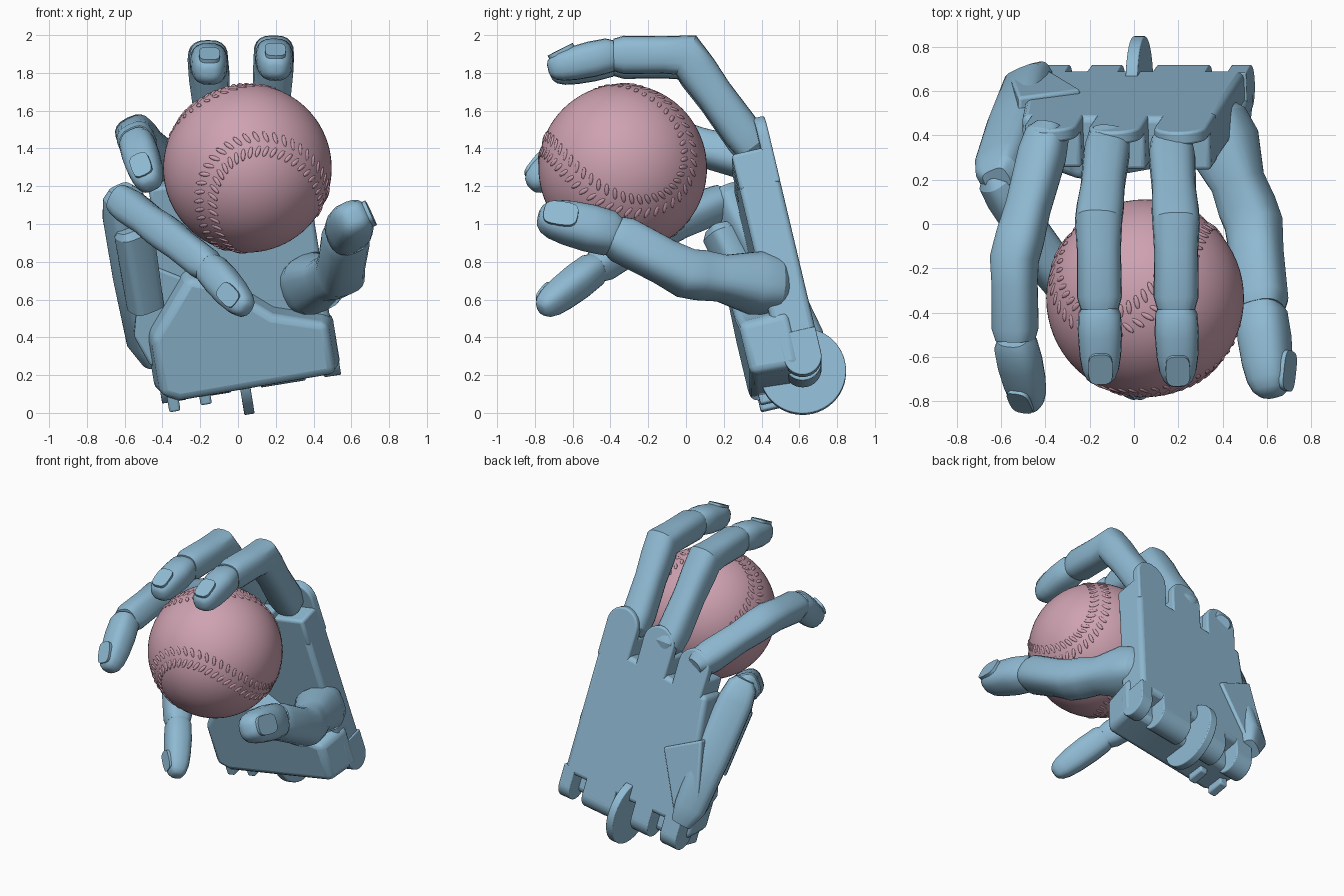
import bpy, bmesh, math
from mathutils import Vector, Matrix

if "Cube" in bpy.data.objects:
    bpy.data.objects.remove(bpy.data.objects["Cube"])


def material(name, rgb):
    m = bpy.data.materials.new(name)
    m.use_nodes = True
    m.diffuse_color = (*rgb, 1)
    m.node_tree.nodes["Principled BSDF"].inputs["Base Color"].default_value = (*rgb, 1)
    return m


BLUE = material("hand blue", (0.275, 0.49, 0.65))
PINK = material("ball pink", (0.62, 0.36, 0.44))

# Palm frame: x across, y out of the back of the hand, z towards the fingers
ACROSS = Vector((0.987, 0, 0.16)).normalized()
BACK = Vector((-0.037, 0.98, 0.227)).normalized()
UP = ACROSS.cross(BACK).normalized()
PALM = Matrix((ACROSS, BACK, UP)).transposed().to_4x4()
PALM.translation = (0.06, 0.74, 0.14)


def finish(name, bm, mat=BLUE, bevel=0, angle=35, matrix=None):
    bmesh.ops.recalc_face_normals(bm, faces=bm.faces)
    me = bpy.data.meshes.new(name)
    bm.to_mesh(me)
    bm.free()
    ob = bpy.data.objects.new(name, me)
    bpy.context.collection.objects.link(ob)
    me.materials.append(mat)
    if matrix:
        ob.matrix_world = matrix
    if bevel:
        mod = ob.modifiers.new("Bevel", "BEVEL")
        mod.width, mod.segments = bevel, 3
    bpy.ops.object.select_all(action="DESELECT")
    ob.select_set(True)
    bpy.context.view_layer.objects.active = ob
    bpy.ops.object.shade_smooth_by_angle(angle=math.radians(angle))
    return ob


def prism(name, outline, y0, y1, bevel=0.02, shrink=1.0):
    """Extrude an outline from y0 to y1 in the palm frame."""
    bm = bmesh.new()
    face = bm.faces.new([bm.verts.new((x, y0, z)) for x, z in outline])
    new = bmesh.ops.extrude_face_region(bm, geom=[face])["geom"]
    mid = face.calc_center_median()
    for v in new:
        if isinstance(v, bmesh.types.BMVert):
            v.co = mid + (v.co - mid) * shrink
            v.co.y = y1
    return finish(name, bm, bevel=bevel, matrix=PALM)


def block(name, x0, x1, z0, z1, y0, y1, bevel):
    return prism(name, [(x0, z0), (x1, z0), (x1, z1), (x0, z1)], y0, y1, bevel)


def disc(name, x0, x1, radius, sides=48):
    """Disc on the wrist axis of the palm."""
    bm = bmesh.new()
    bmesh.ops.create_cone(bm, cap_ends=True, segments=sides, radius1=radius, radius2=radius,
                          depth=x1 - x0, matrix=Matrix.Translation(((x0 + x1) / 2, -0.1, 0.11))
                          @ Matrix.Rotation(math.pi / 2, 4, "Y"))
    return finish(name, bm, bevel=0.006, matrix=PALM)


def loft(name, stations, dorsal, power=2.7, sides=20):
    """Tube through (point, half width, half height) stations."""
    pts = [Vector(s[0]) for s in stations]
    dorsal = Vector(dorsal)
    bm = bmesh.new()
    rings = []
    for i, (_, w, h) in enumerate(stations):
        before = (pts[i] - pts[max(i - 1, 0)]).normalized()
        after = (pts[min(i + 1, len(pts) - 1)] - pts[i]).normalized()
        t = (before + after).normalized()
        side = dorsal.cross(t).normalized()
        up = t.cross(side)
        if 0 < i < len(pts) - 1:
            h /= max(t.dot(before), 0.7)
        ring = []
        for k in range(sides):
            c, s = math.cos(math.tau * k / sides), math.sin(math.tau * k / sides)
            ring.append(bm.verts.new(
                pts[i] + side * w * math.copysign(abs(c) ** (2 / power), c)
                + up * h * math.copysign(abs(s) ** (2 / power), s)))
        rings.append(ring)
    for a, b in zip(rings, rings[1:]):
        for k in range(sides):
            bm.faces.new((a[k], a[k - 1], b[k - 1], b[k]))
    bm.faces.new(rings[0])
    bm.faces.new(rings[-1])
    return finish(name, bm, angle=28)


def finger(name, joints, dorsal, r, tip_r, base_r):
    """Two bent phalanges in one shell, a separate fingertip and a nail."""
    a, b, c, d = [Vector(j) for j in joints]
    ab, bc, cd = (b - a), (c - b), (d - c)
    u, v, e = ab.normalized(), bc.normalized(), cd.normalized()
    loft(name + "_phalanges", [
        (a - u * base_r * 0.8, base_r * 0.55, base_r * 0.55),
        (a - u * base_r * 0.35, base_r * 0.9, base_r * 0.9),
        (a + u * 0.06, base_r, base_r),
        (a + ab * 0.55, r * 0.93, r * 0.93),
        (a + ab * 0.82, r, r),
        (b, r, r * 0.97),
        (b + bc * 0.3, r * 0.93, r * 0.93),
        (c - v * 0.07, r * 0.95, r * 0.95),
        (c - v * 0.015, r * 0.8, r * 0.8)], dorsal)
    tip = [(-0.1, 0.75), (0.02, 0.96), (0.3, 1), (0.6, 0.94), (0.8, 0.83), (0.92, 0.66), (0.98, 0.45), (1, 0.25)]
    loft(name + "_tip", [(c + cd * f, tip_r * s, tip_r * s * 0.95) for f, s in tip], dorsal, 2.6)
    # Nail laid along the sloping top of the tip
    side = Vector(dorsal).cross(e).normalized()
    up = e.cross(side)
    along = (e - up * 0.25).normalized()
    frame = Matrix((side, along, side.cross(along))).transposed().to_4x4()
    frame.translation = c + cd * 0.74 + up * tip_r * 0.78
    bm = bmesh.new()
    bmesh.ops.create_cone(bm, cap_ends=True, segments=20, radius1=1, radius2=1, depth=0.02)
    for p in bm.verts:
        p.co.x = math.copysign(abs(p.co.x) ** 0.6, p.co.x) * tip_r * 0.55
        p.co.y = math.copysign(abs(p.co.y) ** 0.6, p.co.y) * tip_r * 0.75
    finish(name + "_nail", bm, matrix=frame)


# Palm plate with slotted knuckles and rounded covers
prism("palm_plate", [(-0.47, 0.2), (0.48, 0.2), (0.48, 1.14), (-0.4, 1.1),
                     (-0.44, 0.75), (-0.47, 0.45)], 0, -0.22, 0.03)
for label, x, top in (("index", 0.36, 1.43), ("middle", 0.06, 1.42), ("ring", -0.24, 1.38)):
    arc = [(x + 0.12 * math.cos(math.pi * k / 12), top - 0.12 + 0.12 * math.sin(math.pi * k / 12))
           for k in range(13)]
    prism(label + "_knuckle_cover", arc + [(x - 0.12, 1.05), (x + 0.12, 1.05)], 0, -0.06, 0.012)
    block(label + "_knuckle", x - 0.12, x + 0.12, 1.05, top - 0.18, -0.02, -0.22, 0.02)

# Heel pad in front of the wrist
prism("heel_pad", [(-0.5, 0.1), (-0.4, 0.05), (0.5, 0.06), (0.5, 0.36), (0.2, 0.46),
                   (-0.05, 0.68), (-0.24, 0.75), (-0.5, 0.43)], -0.12, -0.39, 0.04, 0.93)

# Wrist hinge lugs, tabs and disc
for i, (x0, x1) in enumerate(((-0.47, -0.34), (-0.24, -0.1), (0.06, 0.3), (0.4, 0.49))):
    disc(f"wrist_lug_{i + 1}", x0, x1, 0.1, 32)
    block(f"wrist_lug_root_{i + 1}", x0, x1, 0.11, 0.25, 0, -0.2, 0.006)
for i, (x, low) in enumerate(((-0.41, 0.01), (-0.24, 0.02))):
    block(f"wrist_tab_{i + 1}", x - 0.03, x + 0.03, low, 0.15, -0.22, -0.35, 0.012)
disc("wrist_disc", -0.05, 0.005, 0.23)

# Little finger's folded palm bone, its inner pad and the flange over the back of the palm
loft("little_palm_bone", [((-0.43, 0.67, 0.27), 0.07, 0.06), ((-0.47, 0.62, 0.38), 0.11, 0.1),
                          ((-0.53, 0.45, 0.72), 0.125, 0.1), ((-0.59, 0.27, 1.05), 0.12, 0.1),
                          ((-0.61, 0.22, 1.15), 0.1, 0.08), ((-0.62, 0.2, 1.19), 0.06, 0.05)],
     (-0.5, 0.8, 0.3), 3.5)
loft("little_palm_pad", [((-0.49, 0.38, 0.56), 0.09, 0.08), ((-0.55, 0.18, 0.95), 0.1, 0.08),
                         ((-0.56, 0.17, 0.98), 0.08, 0.06)], (-0.5, 0.8, 0.3), 3.5)
prism("little_finger_flange", [(-0.42, 0.25), (-0.2, 0.66), (-0.46, 0.82), (-0.56, 0.42), (-0.5, 0.25)],
      0.02, -0.24, 0.015)

# Fingers and thumb
finger("index_finger", [(0.17, 0.33, 1.44), (0.19, 0.0, 1.895), (0.19, -0.4, 1.895), (0.2, -0.73, 1.82)],
       (0, 0.02, 1), 0.107, 0.1, 0.105)
finger("middle_finger", [(-0.12, 0.35, 1.4), (-0.16, 0.01, 1.87), (-0.155, -0.4, 1.87), (-0.15, -0.72, 1.8)],
       (0, 0.02, 1), 0.107, 0.1, 0.105)
finger("ring_finger", [(-0.4, 0.37, 1.33), (-0.54, -0.16, 1.47), (-0.535, -0.54, 1.43), (-0.465, -0.83, 1.2)],
       (-0.4, -0.2, 0.8), 0.105, 0.098, 0.105)
finger("little_finger", [(-0.6, 0.17, 1.11), (-0.37, -0.2, 0.94), (-0.14, -0.49, 0.76), (0.045, -0.77, 0.545)],
       (-0.5, -0.7, 0.2), 0.095, 0.093, 0.095)
finger("thumb", [(0.38, 0.42, 0.68), (0.54, 0.0, 0.74), (0.575, -0.4, 0.95), (0.62, -0.78, 1.045)],
       (0.9, 0, 0.4), 0.127, 0.122, 0.16)

# Ball
CENTRE, R = Vector((0.05, -0.335, 1.295)), 0.446
bm = bmesh.new()
bmesh.ops.create_uvsphere(bm, u_segments=64, v_segments=40, radius=R)
finish("ball", bm, PINK, matrix=Matrix.Translation(CENTRE))

# Raised stitches on both sides of the winding seam
X = Vector((0.85, -0.51, -0.13)).normalized()
W = Vector((-0.44, -0.8, 0.27))
W = (W - X * W.dot(X)).normalized()
Q = X.cross(W)
Y, Z = 0.378 * W + 0.926 * Q, 0.926 * W - 0.378 * Q


def seam(t):
    return (X * (0.75 * math.cos(t) + 0.25 * math.cos(3 * t))
            + Y * (0.75 * math.sin(t) - 0.25 * math.sin(3 * t))
            + Z * 0.866 * math.sin(2 * t)).normalized()


bm = bmesh.new()
COUNT = 92
for i in range(COUNT):
    t = math.tau * i / COUNT
    n = seam(t)
    along = (seam(t + 0.01) - seam(t - 0.01)).normalized()
    for sign in (-1, 1):
        across = n.cross(along) * sign
        lie = (across + along * 0.45).normalized()
        rot = Matrix((lie, n.cross(lie), n)).transposed().to_4x4()
        rot.translation = CENTRE + (n + across * 0.09).normalized() * (R - 0.001)
        bmesh.ops.create_icosphere(bm, subdivisions=2, radius=1,
                                   matrix=rot @ Matrix.Diagonal((0.034, 0.012, 0.007, 1)))
finish("ball_stitches", bm, PINK, angle=60)
